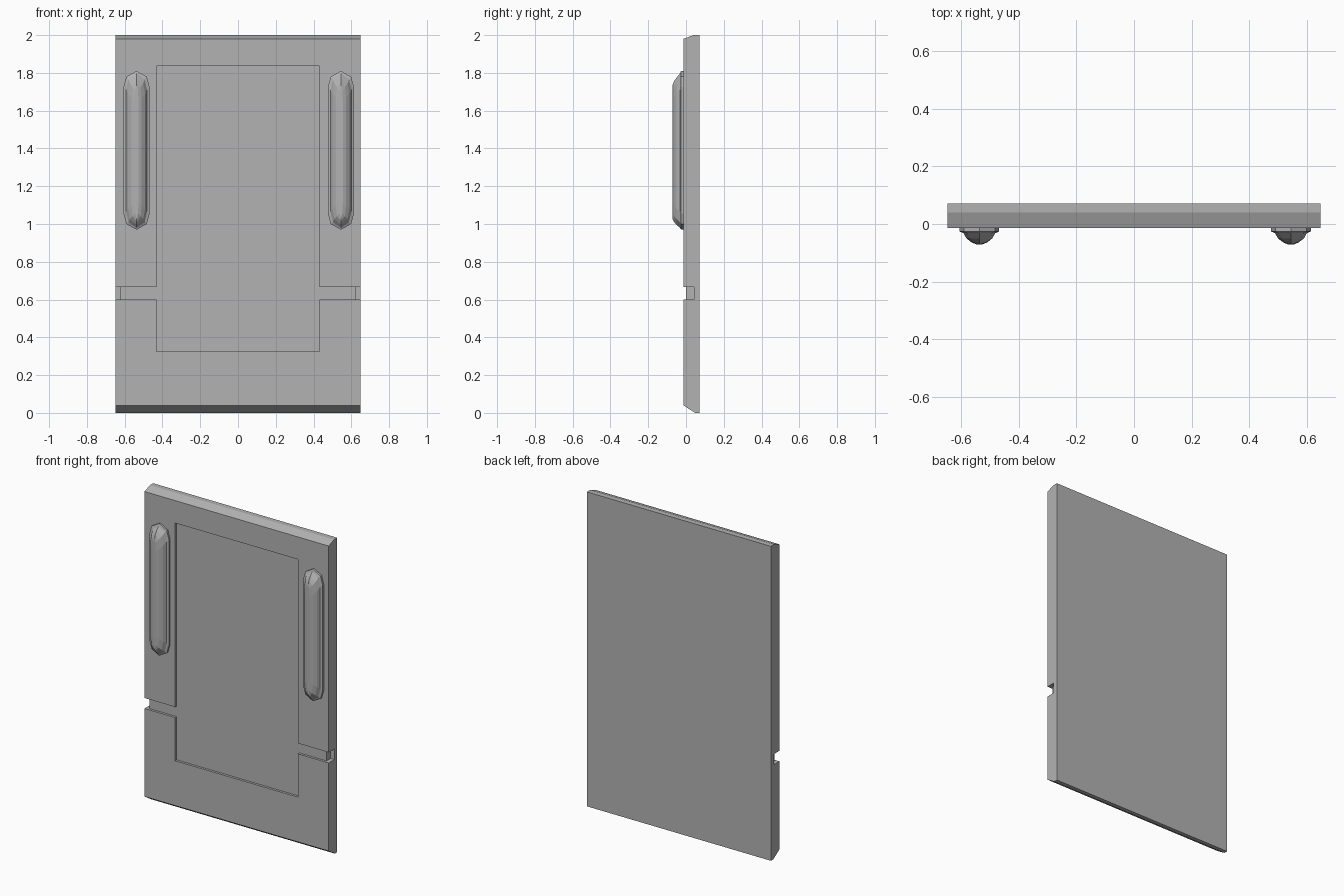
import bpy, bmesh

cube = bpy.data.objects.get("Cube")
if cube:
    bpy.data.objects.remove(cube, do_unlink=True)

grey = bpy.data.materials.new("plain_grey")
grey.use_nodes = True
COLOUR = (0.45, 0.45, 0.45, 1)
grey.diffuse_color = COLOUR
grey.node_tree.nodes["Principled BSDF"].inputs["Base Color"].default_value = COLOUR

W, FRONT, BACK = 0.648, -0.014, 0.072


def loft(name, rings):
    """Skin closed rings of points and cap both ends."""
    bm = bmesh.new()
    loops = [[bm.verts.new(p) for p in ring] for ring in rings]
    for a, b in zip(loops, loops[1:]):
        for i in range(len(a)):
            j = (i + 1) % len(a)
            bm.faces.new((a[i], a[j], b[j], b[i]))
    bm.faces.new(loops[0])
    bm.faces.new(loops[-1])
    bmesh.ops.recalc_face_normals(bm, faces=bm.faces)
    mesh = bpy.data.meshes.new(name)
    bm.to_mesh(mesh)
    bm.free()
    mesh.materials.append(grey)
    obj = bpy.data.objects.new(name, mesh)
    bpy.context.collection.objects.link(obj)
    return obj


def prism_y(name, outline, y0, y1):
    return loft(name, [[(x, y, z) for x, z in outline] for y in (y0, y1)])


def cut(target, cutter):
    mod = target.modifiers.new("cut", 'BOOLEAN')
    mod.operation, mod.solver, mod.object = 'DIFFERENCE', 'EXACT', cutter
    bpy.context.view_layer.objects.active = target
    bpy.ops.object.modifier_apply(modifier=mod.name)
    bpy.data.objects.remove(cutter, do_unlink=True)


# Panel with sloped front edges at top and bottom
side = [(FRONT, 0.04), (0.048, 0), (BACK, 0), (BACK, 2), (0.04, 2), (FRONT, 1.98)]
panel = loft("door_panel", [[(x, y, z) for y, z in side] for x in (-W, W)])

# Shallow centre recess, joined to the side slots
half = [(0.432, 0.325), (0.432, 0.6), (0.7, 0.6), (0.7, 0.667), (0.432, 0.667), (0.432, 1.837)]
recess = half + [(-x, z) for x, z in reversed(half)]
cut(panel, prism_y("recess_cutter", recess, -0.1, 0.001))

# Deeper notches at the outer ends of the slots
for s in (-1, 1):
    notch = [(s * x, z) for x, z in ((0.622, 0.6), (0.7, 0.6), (0.7, 0.667), (0.622, 0.667))]
    cut(panel, prism_y("notch_cutter", notch, -0.1, 0.042))


# Raised faceted ribs with pointed ends
def rib_ring(cx, y, w, top, bottom):
    pts = [(w, top - 0.085), (w * 0.78, top - 0.03), (0, top),
           (-w * 0.78, top - 0.03), (-w, top - 0.085),
           (-w, bottom + 0.085), (-w * 0.78, bottom + 0.03), (0, bottom),
           (w * 0.78, bottom + 0.03), (w, bottom + 0.085)]
    return [(cx + x, y, z) for x, z in pts]


LEVELS = [(0.0, 0.069, 0), (-0.026, 0.069, 0), (-0.032, 0.055, 0.013),
          (-0.05, 0.045, 0.035), (-0.064, 0.027, 0.055), (-0.071, 0.01, 0.075)]
for name, cx in (("right_rib", -0.537), ("left_rib", 0.545)):
    loft(name, [rib_ring(cx, y, w, 1.81 - d, 0.97 + d * 0.75) for y, w, d in LEVELS])
